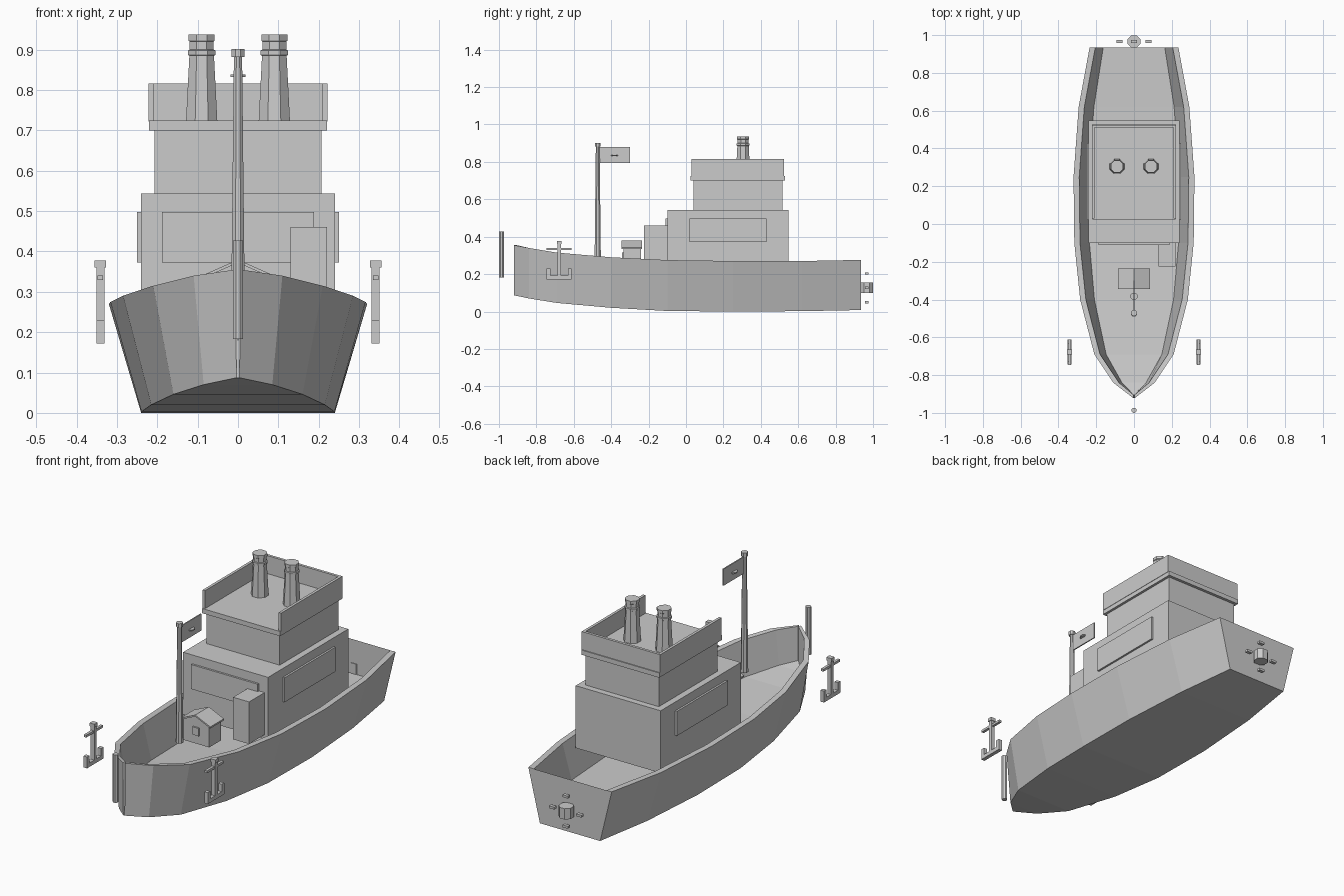
import bpy, bmesh, math
from mathutils import Matrix

if "Cube" in bpy.data.objects:
    bpy.data.objects.remove(bpy.data.objects["Cube"])


def finish(name, bm):
    bmesh.ops.recalc_face_normals(bm, faces=bm.faces)
    me = bpy.data.meshes.new(name)
    bm.to_mesh(me)
    bm.free()
    ob = bpy.data.objects.new(name, me)
    bpy.context.collection.objects.link(ob)
    return ob


def add_box(bm, x0, x1, y0, y1, z0, z1):
    m = Matrix.Translation(((x0 + x1) / 2, (y0 + y1) / 2, (z0 + z1) / 2))
    m = m @ Matrix.Diagonal((x1 - x0, y1 - y0, z1 - z0, 1))
    bmesh.ops.create_cube(bm, size=1, matrix=m)


def boxes(name, *dims):
    bm = bmesh.new()
    for d in dims:
        add_box(bm, *d)
    return finish(name, bm)


def turned(name, x, y, profile, sides=8):
    """Stack of rings (radius, z) joined into a capped turned solid."""
    bm = bmesh.new()
    rings = []
    for r, z in profile:
        rings.append([bm.verts.new((x + r * math.cos((i + .5) * math.tau / sides),
                                    y + r * math.sin((i + .5) * math.tau / sides), z))
                      for i in range(sides)])
    for a, b in zip(rings, rings[1:]):
        for i in range(sides):
            j = (i + 1) % sides
            bm.faces.new((a[i], a[j], b[j], b[i]))
    bm.faces.new(rings[0])
    bm.faces.new(rings[-1])
    return finish(name, bm)


# Hull: stations of y, top half width, bottom half width, top z, bottom z
stations = [
    (-.92, .006, .004, .355, .087), (-.84, .11, .085, .34, .07),
    (-.69, .21, .16, .315, .046), (-.40, .285, .215, .29, .02),
    (-.10, .316, .239, .275, .003), (.25, .32, .24, .27, 0),
    (.62, .293, .215, .27, .002), (.935, .235, .17, .276, .008)]
bm = bmesh.new()
rings = []
for k, (y, wt, wb, zt, zb) in enumerate(stations):
    t, wall = .35, .03
    yi = y + (.015 if k == 0 else 0)
    wi = max(wt - wall, .002)
    wd = max(wb + (wt - wb) * t - wall, .001)
    half = [(wb, y, zb), (wt, y, zt), (wi, yi, zt), (wd, yi, zb + (zt - zb) * t)]
    ring = half + [(-p[0], p[1], p[2]) for p in reversed(half)]
    rings.append([bm.verts.new(p) for p in ring])
for a, b in zip(rings, rings[1:]):
    for i in range(8):
        j = (i + 1) % 8
        bm.faces.new((a[i], a[j], b[j], b[i]))
bm.faces.new(rings[0])
bm.faces.new(rings[-1])
finish("hull", bm)
# Thin plate closing the stern above the deck
bm = bmesh.new()
_, wt, wb, zt, zb = stations[-1]
bm.faces.new([bm.verts.new(p) for p in
              ((-wb, .936, zb), (wb, .936, zb), (wt, .936, zt), (-wt, .936, zt))])
finish("transom", bm)

# Cabin tiers and roof slab
boxes("lower_cabin", (-.24, .24, -.10, .547, .225, .543))
boxes("upper_cabin", (-.207, .207, .04, .515, .543, .70))
boxes("roof_slab", (-.22, .22, .025, .53, .70, .724))
# Roof parapet, open at the front
boxes("parapet", (-.222, -.208, .03, .525, .722, .816),
      (.208, .222, .03, .525, .722, .816), (-.208, .208, .511, .525, .722, .816))
# Window panels
boxes("window_panels", (-.25, -.238, .02, .43, .373, .498),
      (.238, .25, .02, .43, .373, .498), (-.188, .188, -.11, -.098, .373, .498))

# Funnels
for s, side in ((-1, "left"), (1, "right")):
    turned("funnel_" + side, s * .09, .305,
           [(.042, .722), (.033, .885), (.037, .887), (.037, .898),
            (.032, .9), (.032, .92), (.035, .922), (.035, .937)])

# Deck locker
boxes("deck_locker", (.13, .22, -.225, -.10, .245, .46))
# Small gabled hatch with its door plate
bm = bmesh.new()
section = [(-.072, .23), (.072, .23), (.072, .34), (0, .372), (-.072, .34)]
v = [[bm.verts.new((x, y, z)) for x, z in section] for y in (-.335, -.24)]
bm.faces.new(v[0])
bm.faces.new(v[1])
for i in range(5):
    j = (i + 1) % 5
    bm.faces.new((v[0][i], v[0][j], v[1][j], v[1][i]))
add_box(bm, -.018, .018, -.343, -.333, .275, .315)
finish("hatch_house", bm)
bm = bmesh.new()
roof = [(-.085, .334), (0, .372), (.085, .334), (.085, .342), (0, .38), (-.085, .342)]
v = [[bm.verts.new((x, y, z)) for x, z in roof] for y in (-.345, -.235)]
for i in range(6):
    j = (i + 1) % 6
    bm.faces.new((v[0][i], v[0][j], v[1][j], v[1][i]))
for r in v:
    bm.faces.new((r[0], r[1], r[4], r[5]))
    bm.faces.new((r[1], r[2], r[3], r[4]))
finish("hatch_roof", bm)

# Mast and flag
turned("mast", 0, -.472, [(.018, .29), (.011, .882), (.017, .882), (.017, .902)])
boxes("flag", (-.003, .003, -.465, -.30, .795, .88))
turned("flag_disc", 0, -.383, [(.02, .832), (.02, .838)])

# Anchors on both sides of the bow
for s, side in ((-1, "left"), (1, "right")):
    c = s * .341
    lo, hi = c - .01, c + .01
    boxes("anchor_" + side, (lo, hi, -.687, -.668, .175, .362),
          (c - .014, c + .014, -.69, -.665, .36, .377),
          (c - .007, c + .007, -.747, -.612, .329, .341),
          (lo, hi, -.745, -.612, .172, .192),
          (lo, hi, -.745, -.725, .192, .23), (lo, hi, -.632, -.612, .192, .23))

# Bow post
turned("bow_post", 0, -.987, [(.014, .183), (.014, .427)])
# Stern hub with four small blades
turned("stern_hub", 0, .966, [(.036, .1), (.036, .155)])
boxes("stern_blades", *[(x - .015, x + .015, .957, .975, z - .006, z + .006)
                        for x, z in ((-.077, .127), (.077, .127), (0, .204), (0, .05))])
